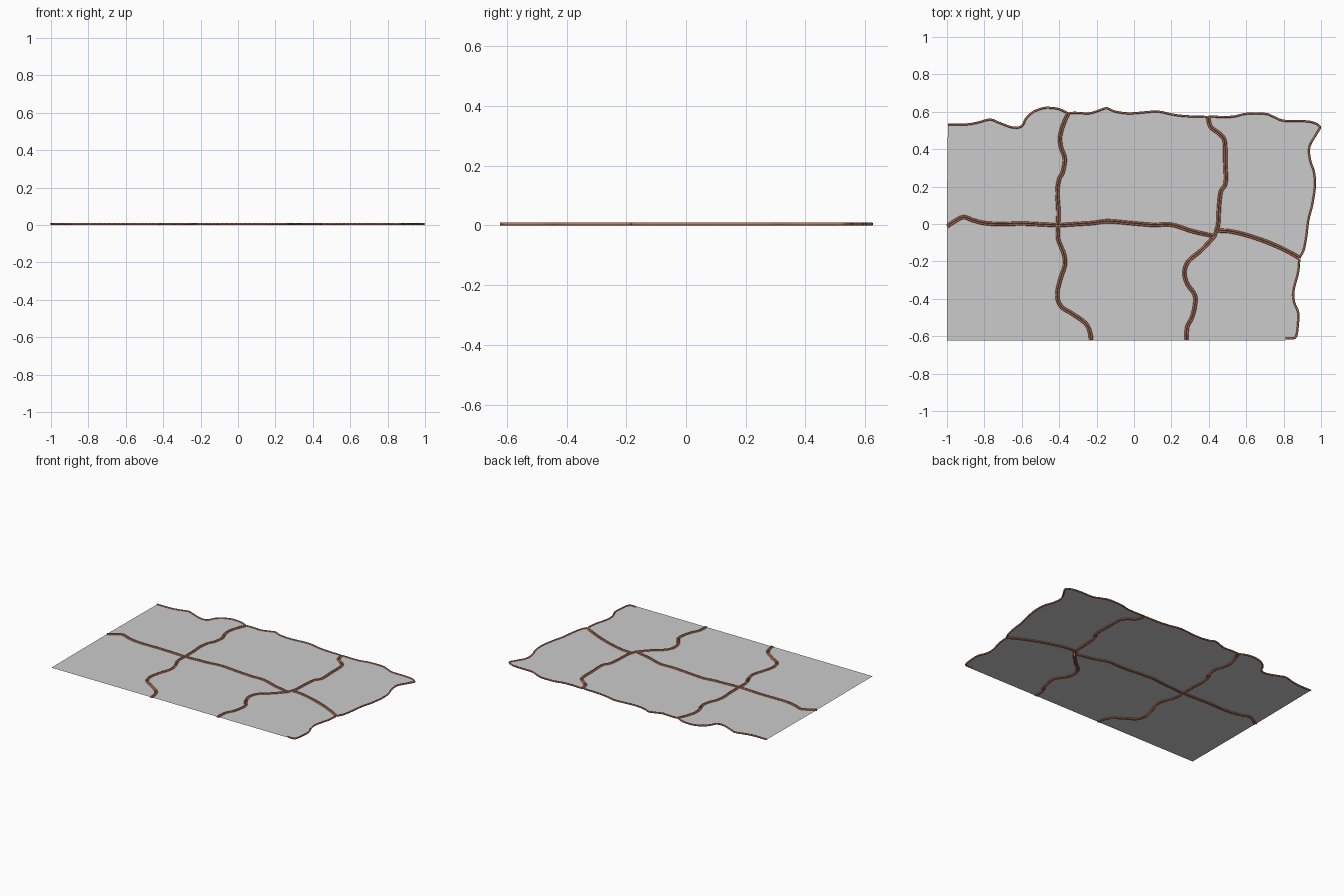
import bpy, bmesh
from mathutils import Vector

if "Cube" in bpy.data.objects:
    bpy.data.objects.remove(bpy.data.objects["Cube"])

R = 0.0055          # rim radius, sheet lies at rim centre height
STEPS = 5

rim_mat = bpy.data.materials.new("burnt_rim")
rim_mat.diffuse_color = (0.50, 0.19, 0.11, 1)
rim_mat.use_nodes = True
rim_mat.node_tree.nodes["Principled BSDF"].inputs["Base Color"].default_value = rim_mat.diffuse_color

# Torn outer edges
top_left = [(-.995, .538), (-.9, .538), (-.84, .547), (-.77, .564), (-.72, .547), (-.65, .522),
            (-.605, .527), (-.58, .57), (-.54, .605), (-.49, .624), (-.45, .627), (-.4, .62), (-.35, .597)]
top_mid = [(-.345, .6), (-.3, .6), (-.24, .597), (-.19, .612), (-.145, .625), (-.1, .607), (-.02, .597),
           (.12, .607), (.2, .592), (.28, .582), (.395, .58)]
top_right = [(.395, .58), (.52, .579), (.6, .595), (.7, .595), (.75, .578), (.8, .558), (.9, .556),
             (.96, .548), (1.0, .52), (.978, .475), (.943, .41), (.948, .34), (.968, .28), (.973, .2),
             (.958, .1), (.938, .02), (.928, -.06), (.913, -.14), (.89, -.182)]
low_right = [(.89, -.19), (.883, -.26), (.858, -.36), (.863, -.42), (.883, -.47), (.883, -.53),
             (.873, -.6), (.85, -.618), (.81, -.616)]

# Seams between pieces
seam_ul = [(-.35, .595), (-.375, .54), (-.395, .47), (-.39, .41), (-.37, .35), (-.38, .28), (-.4, .24),
           (-.41, .17), (-.405, .09), (-.405, -.007)]
seam_ur = [(.395, .575), (.41, .52), (.46, .48), (.485, .44), (.488, .33), (.49, .22), (.465, .175),
           (.455, .1), (.45, 0), (.44, -.035)]
seam_h1 = [(-.998, -.012), (-.95, .02), (-.91, .037), (-.86, .02), (-.8, .005), (-.72, 0), (-.6, .002),
           (-.5, -.002), (-.405, -.007)]
seam_h2 = [(-.405, -.007), (-.3, 0), (-.22, .005), (-.14, .015), (-.02, .005), (.1, -.005), (.2, -.004),
           (.3, -.035), (.36, -.05), (.43, -.065)]
seam_h3 = [(.44, -.035), (.52, -.04), (.62, -.065), (.72, -.1), (.82, -.145), (.89, -.185)]
seam_ll = [(-.405, -.007), (-.405, -.08), (-.375, -.16), (-.37, -.22), (-.395, -.3), (-.41, -.38),
           (-.39, -.44), (-.33, -.48), (-.26, -.53), (-.235, -.58), (-.23, -.622)]
seam_lr = [(.43, -.065), (.36, -.14), (.29, -.2), (.27, -.26), (.285, -.32), (.325, -.38), (.325, -.44),
           (.31, -.5), (.285, -.55), (.28, -.622)]


def smooth(points):
    """Catmull-Rom sampling of a path."""
    p = [Vector(q) for q in points]
    p = [2 * p[0] - p[1]] + p + [2 * p[-1] - p[-2]]
    out = []
    for a, b, c, d in zip(p, p[1:], p[2:], p[3:]):
        for i in range(STEPS):
            t = i / STEPS
            out.append(0.5 * (2 * b + (c - a) * t + (2 * a - 5 * b + 4 * c - d) * t * t
                              + (3 * b - a - 3 * c + d) * t ** 3))
    return out + [p[-2]]


def rev(path):
    return path[::-1]


def piece(name, paths, corners=(), closed=False):
    # join the torn edges counter-clockwise, dropping near duplicates
    chain = []
    for path in paths:
        for v in smooth(path):
            if not chain or (v - chain[-1]).length > 0.007:
                chain.append(v)
    if closed and (chain[0] - chain[-1]).length < 0.007:
        chain.pop()
    # inset by the rim radius
    n, line = len(chain), []
    for i, v in enumerate(chain):
        a = chain[i - 1] if closed or i else v
        b = chain[(i + 1) % n] if closed or i < n - 1 else v
        t = (b - a).normalized()
        line.append(v + Vector((-t.y, t.x)) * R)

    # paper sheet
    bm = bmesh.new()
    bm.faces.new([bm.verts.new((x, y, R)) for x, y in [tuple(v) for v in line] + list(corners)])
    bmesh.ops.triangulate(bm, faces=bm.faces[:])
    mesh = bpy.data.meshes.new(name + "_sheet")
    bm.to_mesh(mesh)
    bm.free()
    bpy.context.collection.objects.link(bpy.data.objects.new(name + "_sheet", mesh))

    # coloured rim swept along the torn edge
    cu = bpy.data.curves.new(name + "_rim", 'CURVE')
    cu.dimensions = '3D'
    cu.bevel_depth = R
    cu.bevel_resolution = 1
    sp = cu.splines.new('POLY')
    sp.points.add(n - 1)
    for q, v in zip(sp.points, line):
        q.co = (v.x, v.y, R, 1)
    sp.use_cyclic_u = closed
    cu.materials.append(rim_mat)
    ob = bpy.data.objects.new(name + "_rim", cu)
    bpy.context.collection.objects.link(ob)
    bpy.ops.object.select_all(action='DESELECT')
    ob.select_set(True)
    bpy.context.view_layer.objects.active = ob
    bpy.ops.object.convert(target='MESH')


piece("upper_left", [seam_h1, rev(seam_ul), rev(top_left)])
piece("upper_middle", [seam_h2, rev(seam_ur), rev(top_mid), seam_ul], closed=True)
piece("upper_right", [seam_h3, rev(top_right), seam_ur], closed=True)
piece("lower_left", [rev(seam_ll), rev(seam_h1)], corners=[(-1, -.01), (-1, -.622)])
piece("lower_middle", [rev(seam_lr), rev(seam_h2), seam_ll])
piece("lower_right", [rev(low_right), rev(seam_h3), seam_lr], corners=[(.29, -.622), (.81, -.622)])
